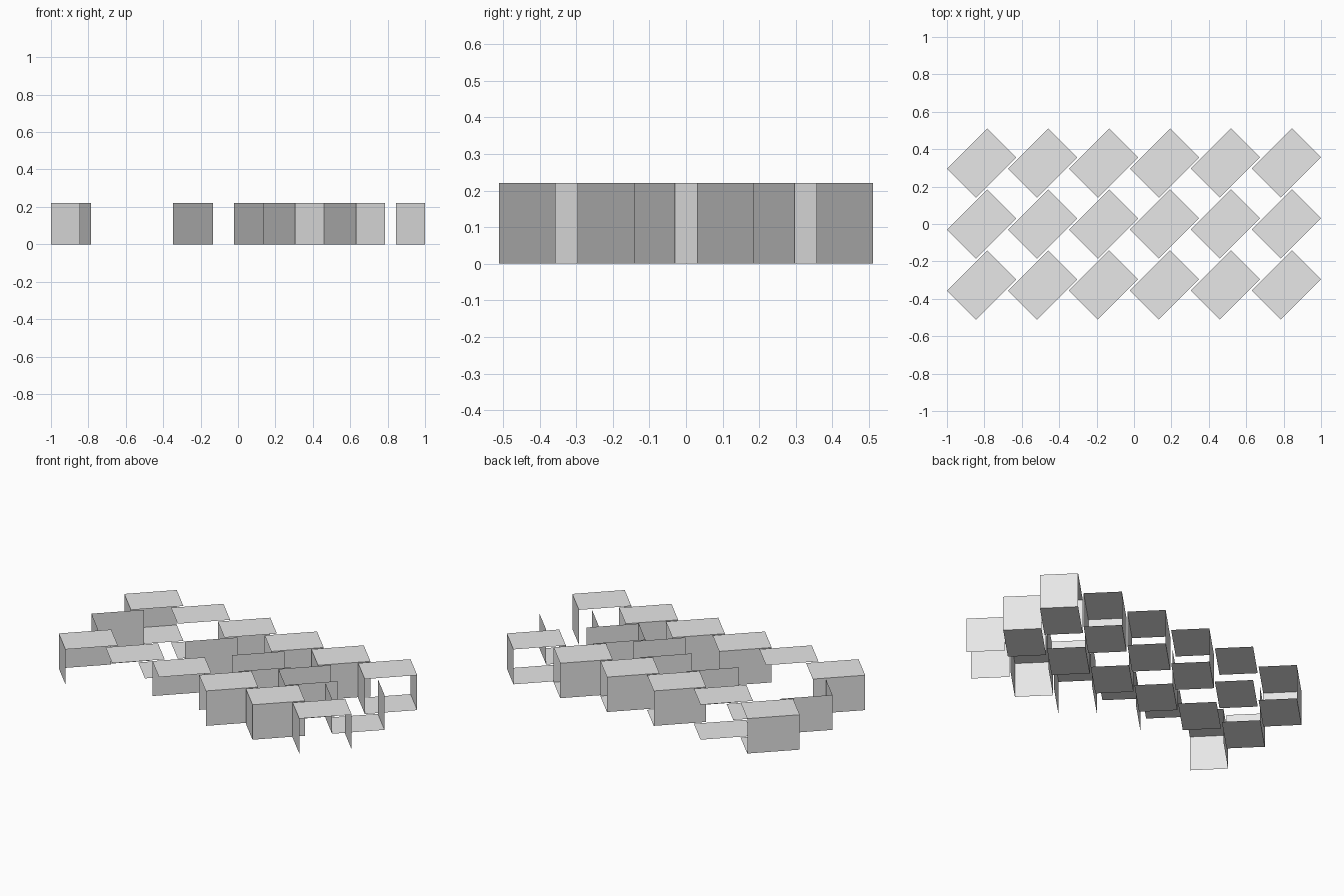
import bpy, bmesh

if "Cube" in bpy.data.objects:
    bpy.data.objects.remove(bpy.data.objects["Cube"])

# One flat grey for everything
grey = bpy.data.materials.new("light_grey")
grey.diffuse_color = (0.8, 0.8, 0.8, 1)
grey.use_nodes = True
grey.node_tree.nodes["Principled BSDF"].inputs["Base Color"].default_value = grey.diffuse_color

STEP, LONG, SHORT, HEIGHT = 0.326, 0.215, 0.155, 0.22
SIZE = LONG + SHORT

# Walls left standing in each column (fl = front left, fr = front right, bl, br = back)
COLUMN_WALLS = [("fl", "bl"), (), ("bl",), ("fr", "bl"), ("fl", "fr", "bl"), ("fl", "br")]
# Horizontal panels kept in each row, front to back
ROW_PANELS = [("top",), ("bottom",), ("top", "bottom")]
# Corner pairs: 0 left, 1 front, 2 right, 3 back
EDGES = {"fl": (0, 1), "fr": (1, 2), "br": (2, 3), "bl": (3, 0)}


def open_box(name, x, y, walls, panels):
    """Thin-walled box turned 45 degrees, with only the listed sides."""
    corners = [(x, y + SHORT), (x + SHORT, y), (x + SIZE, y + LONG), (x + LONG, y + SIZE)]
    bm = bmesh.new()
    low = [bm.verts.new((cx, cy, 0)) for cx, cy in corners]
    high = [bm.verts.new((cx, cy, HEIGHT)) for cx, cy in corners]
    for w in walls:
        a, b = EDGES[w]
        bm.faces.new((low[a], low[b], high[b], high[a]))
    if "top" in panels:
        bm.faces.new(high)
    if "bottom" in panels:
        bm.faces.new(low[::-1])
    bmesh.ops.delete(bm, geom=[v for v in bm.verts if not v.link_faces], context='VERTS')
    mesh = bpy.data.meshes.new(name)
    bm.to_mesh(mesh)
    bm.free()
    mesh.materials.append(grey)
    bpy.context.collection.objects.link(bpy.data.objects.new(name, mesh))


# Grid of six columns by three rows
for i, walls in enumerate(COLUMN_WALLS):
    for j, panels in enumerate(ROW_PANELS):
        open_box(f"open_box_{i + 1}_{j + 1}", -1 + i * STEP, -0.511 + j * STEP, walls, panels)
